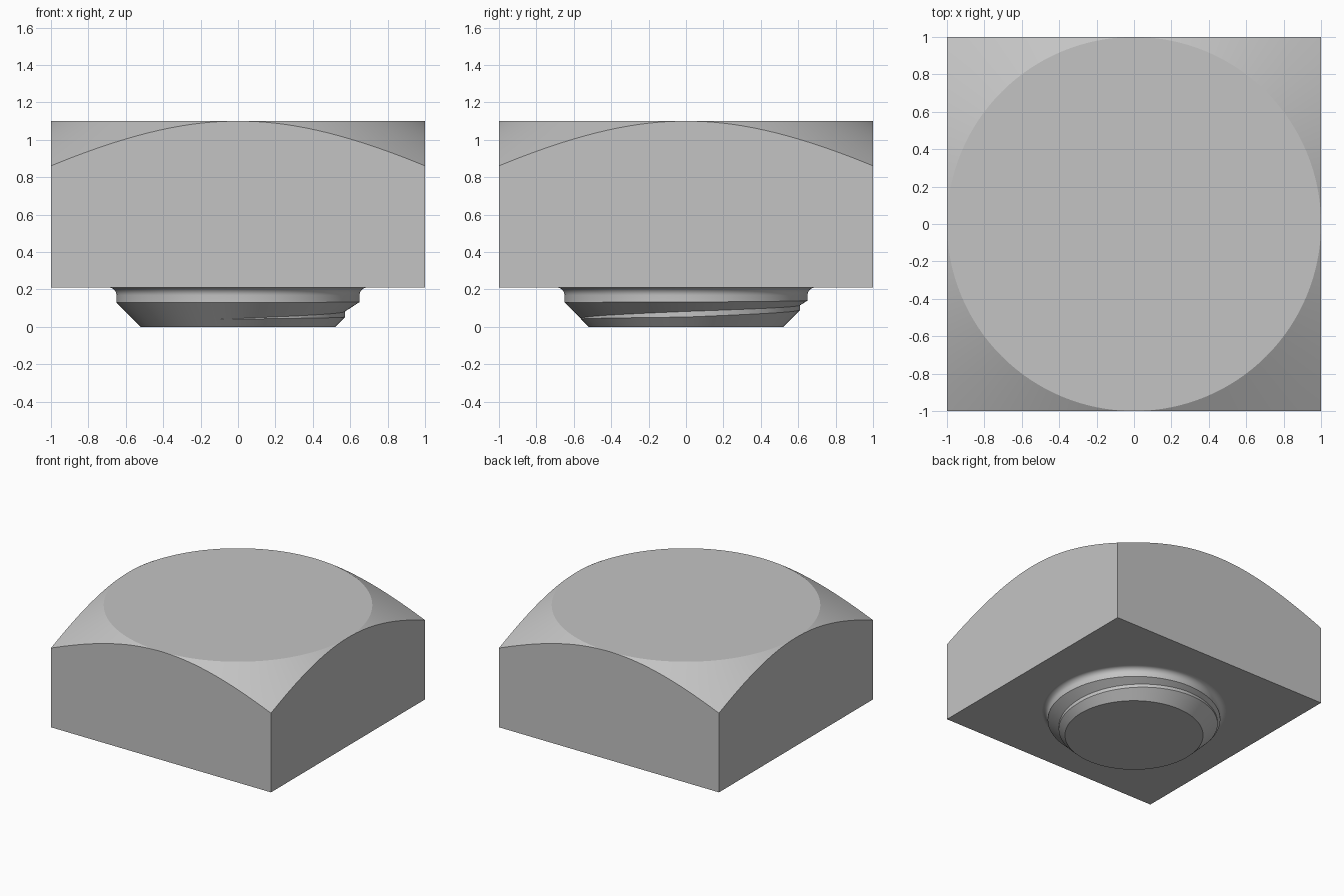
import bpy
import bmesh
from math import cos, sin, pi, radians, tan

cube = bpy.data.objects.get("Cube")
if cube:
    bpy.data.objects.remove(cube, do_unlink=True)

SEGMENTS = 128
TOP, SEAT = 1.1, 0.21          # head top and underside
TIP, CHAMFER = 0.52, 0.13      # tip radius, tip chamfer height
SHANK = TIP + CHAMFER
FILLET = 0.042

steel = bpy.data.materials.new("grey steel")
steel.use_nodes = True
steel.diffuse_color = (0.55, 0.55, 0.55, 1)
steel.node_tree.nodes["Principled BSDF"].inputs["Base Color"].default_value = steel.diffuse_color


def finish(bm, name):
    """Turn the bmesh into a smooth object that keeps its sharp edges."""
    bmesh.ops.remove_doubles(bm, verts=bm.verts[:], dist=0.00005)
    bmesh.ops.recalc_face_normals(bm, faces=bm.faces[:])
    mesh = bpy.data.meshes.new(name)
    bm.to_mesh(mesh)
    bm.free()
    mesh.materials.append(steel)
    obj = bpy.data.objects.new(name, mesh)
    bpy.context.collection.objects.link(obj)
    bpy.ops.object.select_all(action="DESELECT")
    obj.select_set(True)
    bpy.context.view_layer.objects.active = obj
    bpy.ops.object.shade_smooth_by_angle(angle=radians(20))
    return obj


def bridge(bm, low, high):
    """Join two closed rings with quads."""
    for i in range(len(low)):
        j = (i + 1) % len(low)
        bm.faces.new((low[i], low[j], high[j], high[i]))


# Square head: circular top, conical corner chamfer, flat sides
bm = bmesh.new()
circle, rim, base = [], [], []
for i in range(SEGMENTS):
    a = 2 * pi * i / SEGMENTS
    c, s = cos(a), sin(a)
    reach = 1 / max(abs(c), abs(s))
    drop = (reach - 1) * tan(radians(30))
    circle.append(bm.verts.new((c, s, TOP)))
    rim.append(bm.verts.new((c * reach, s * reach, TOP - drop)))
    base.append(bm.verts.new((c * reach, s * reach, SEAT)))
bm.faces.new(circle)
bm.faces.new(base)
bridge(bm, rim, circle)
bridge(bm, base, rim)
finish(bm, "square_head")


# Thread start: the groove climbs the tip chamfer, opening and closing again
GROOVE = [(-100, 0.04, 0.04, 0.13), (0, 0.052, 0.082, 0.132),
          (90, 0.09, 0.115, 0.14), (180, 0.125, 0.125, 0.13),
          (260, 0.04, 0.04, 0.13)]


def groove_heights(deg):
    """Lower edge, root top and upper edge of the groove at an angle."""
    for a, b in zip(GROOVE, GROOVE[1:]):
        if deg <= b[0]:
            t = (deg - a[0]) / (b[0] - a[0])
            return [p + (q - p) * t for p, q in zip(a[1:], b[1:])]


# Neck: chamfered tip, thread groove, plain shank and fillet under the head
bm = bmesh.new()
columns = []
for i in range(SEGMENTS):
    deg = -100 + 360 * i / SEGMENTS
    low, root, high = groove_heights(deg)
    profile = [(TIP, 0), (TIP + low, low), (TIP + low, root), (SHANK, high)]
    for k in range(9):
        t = k / 8 * pi / 2
        profile.append((SHANK + FILLET * (1 - cos(t)), SEAT - FILLET * (1 - sin(t))))
    a = radians(deg)
    columns.append([bm.verts.new((r * cos(a), r * sin(a), z)) for r, z in profile])
rings = list(zip(*columns))
bm.faces.new(rings[0])
for low, high in zip(rings, rings[1:]):
    bridge(bm, low, high)
finish(bm, "threaded_neck")
